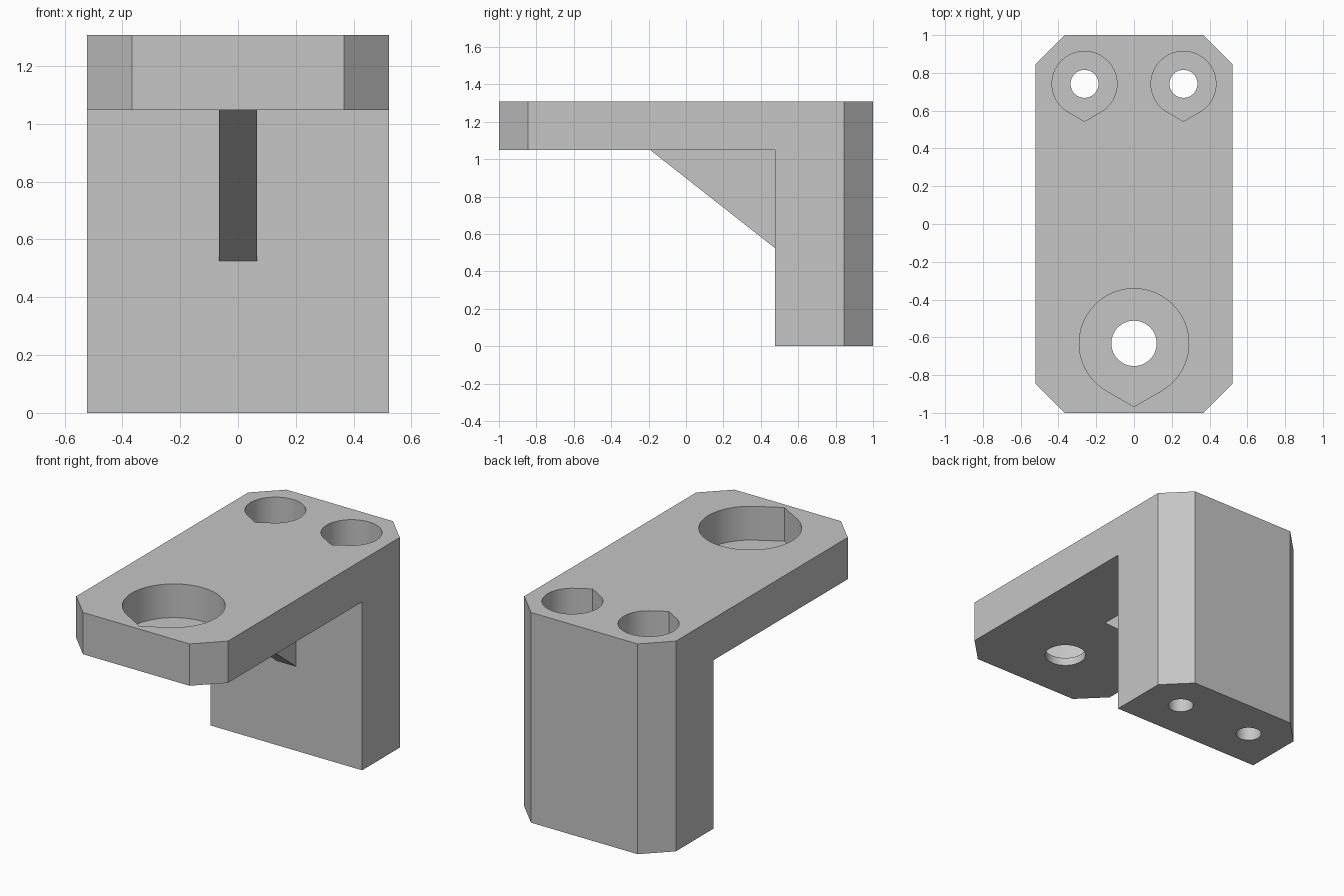
import bpy, bmesh, math
from mathutils import Matrix, Vector

if "Cube" in bpy.data.objects:
    bpy.data.objects.remove(bpy.data.objects["Cube"], do_unlink=True)

HALF_W, TOP, UNDER, LEG_Y = 0.522, 1.308, 1.048, 0.475

grey = bpy.data.materials.new("plain grey")
grey.use_nodes = True
COLOUR = (0.56, 0.56, 0.56, 1)
grey.diffuse_color = COLOUR
grey.node_tree.nodes["Principled BSDF"].inputs["Base Color"].default_value = COLOUR


def prism(name, points, low, high, sideways=False):
    """Extrude an outline along z, or a (y, z) outline along x."""
    bm = bmesh.new()
    face = bm.faces.new([bm.verts.new((a, b, low)) for a, b in points])
    grown = bmesh.ops.extrude_face_region(bm, geom=[face])["geom"]
    moved = [v for v in grown if isinstance(v, bmesh.types.BMVert)]
    bmesh.ops.translate(bm, verts=moved, vec=Vector((0, 0, high - low)))
    if sideways:
        turn = Matrix(((0, 0, 1), (1, 0, 0), (0, 1, 0))).to_4x4()
        bmesh.ops.transform(bm, matrix=turn, verts=bm.verts)
    bmesh.ops.recalc_face_normals(bm, faces=bm.faces)
    mesh = bpy.data.meshes.new(name)
    bm.to_mesh(mesh)
    bm.free()
    mesh.materials.append(grey)
    obj = bpy.data.objects.new(name, mesh)
    bpy.context.collection.objects.link(obj)
    return obj


def combine(target, tool, operation):
    """Apply a boolean and remove the tool."""
    mod = target.modifiers.new("cut", "BOOLEAN")
    mod.object, mod.operation, mod.solver = tool, operation, "EXACT"
    bpy.context.view_layer.objects.active = target
    bpy.ops.object.modifier_apply(modifier=mod.name)
    bpy.data.objects.remove(tool, do_unlink=True)


def circle(x, y, r, n=64):
    return [(x + r * math.cos(2 * math.pi * i / n),
             y + r * math.sin(2 * math.pi * i / n)) for i in range(n)]


def teardrop(x, y, r, n=56):
    """Round outline with a tangent point towards the front."""
    start, sweep = math.radians(-60), math.radians(300)
    arc = [(x + r * math.cos(start + sweep * i / n),
            y + r * math.sin(start + sweep * i / n)) for i in range(n + 1)]
    return arc + [(x, y - r / math.cos(math.radians(30)))]


# L-shaped body, trimmed to a footprint with clipped corners
body = prism("bracket_body", [(-1, UNDER), (LEG_Y, UNDER), (LEG_Y, 0), (1, 0),
                              (1, TOP), (-1, TOP)], -0.7, 0.7, sideways=True)
cx, cy = 0.367, 0.845
footprint = prism("footprint", [(-cx, -1), (cx, -1), (HALF_W, -cy), (HALF_W, cy),
                                (cx, 1), (-cx, 1), (-HALF_W, cy), (-HALF_W, -cy)],
                  -0.2, 1.5)
combine(body, footprint, "INTERSECT")

# Triangular rib under the plate, sunk slightly into the body
rib = prism("support_rib", [(-0.19, UNDER), (LEG_Y, 0.525), (LEG_Y + 0.03, 0.525),
                            (LEG_Y + 0.03, UNDER + 0.03), (-0.19, UNDER + 0.03)],
            -0.065, 0.065, sideways=True)
combine(body, rib, "UNION")

# Stepped holes: x, y, bore radius, recess radius, recess floor
for x, y, bore, recess, floor in ((0, -0.632, 0.12, 0.29, 1.098),
                                  (-0.262, 0.742, 0.074, 0.172, 0.52),
                                  (0.262, 0.742, 0.074, 0.172, 0.52)):
    combine(body, prism("bore", circle(x, y, bore), -0.2, 1.5), "DIFFERENCE")
    combine(body, prism("recess", teardrop(x, y, recess), floor, 1.5), "DIFFERENCE")

bpy.ops.object.select_all(action="DESELECT")
body.select_set(True)
bpy.context.view_layer.objects.active = body
bpy.ops.object.shade_smooth_by_angle(angle=math.radians(20))
